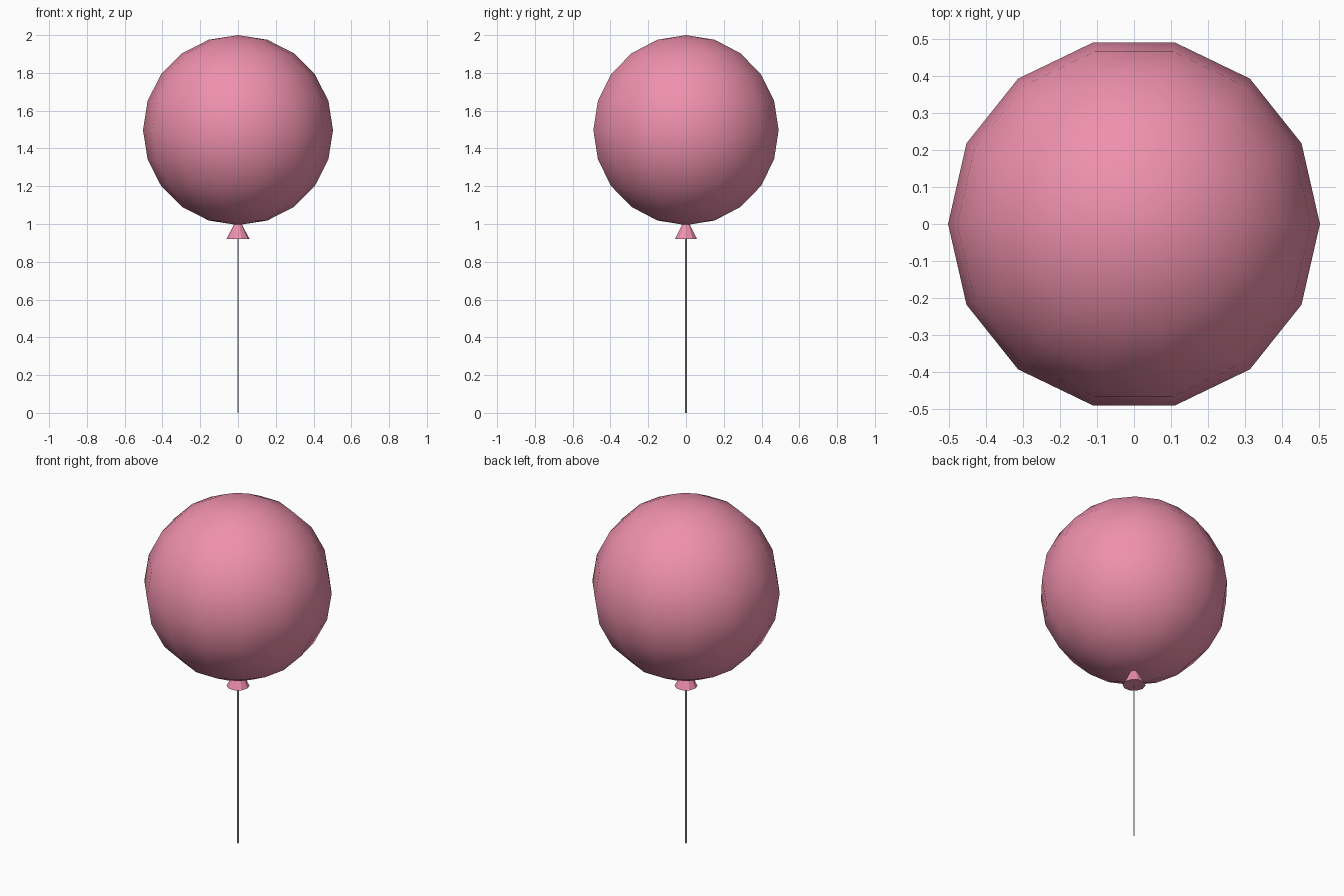
import bpy

if "Cube" in bpy.data.objects:
    bpy.data.objects.remove(bpy.data.objects["Cube"])

pink = bpy.data.materials.new("pink_rubber")
pink.diffuse_color = (0.86, 0.28, 0.42, 1)
pink.use_nodes = True
pink.node_tree.nodes["Principled BSDF"].inputs["Base Color"].default_value = pink.diffuse_color


def finish(name, material=None, angle=None):
    ob = bpy.context.object
    ob.name = name
    if material:
        ob.data.materials.append(material)
    if angle:
        bpy.ops.object.shade_smooth_by_angle(angle=angle)
    return ob


# Balloon body: low-poly sphere, smooth shaded
bpy.ops.mesh.primitive_uv_sphere_add(segments=14, ring_count=10, radius=0.503,
                                     location=(0, 0, 1.497), rotation=(0, 0, 1.5707963))
finish("balloon", pink, 0.7)

# Flared knot under the body
bpy.ops.mesh.primitive_cone_add(vertices=10, radius1=0.061, radius2=0.02, depth=0.08,
                                location=(0, 0, 0.96), rotation=(0, 0, 1.5707963))
finish("knot", pink)

# String hanging down to the ground
bpy.ops.mesh.primitive_cylinder_add(vertices=6, radius=0.004, depth=0.93,
                                    location=(0, 0, 0.465))
finish("string")
